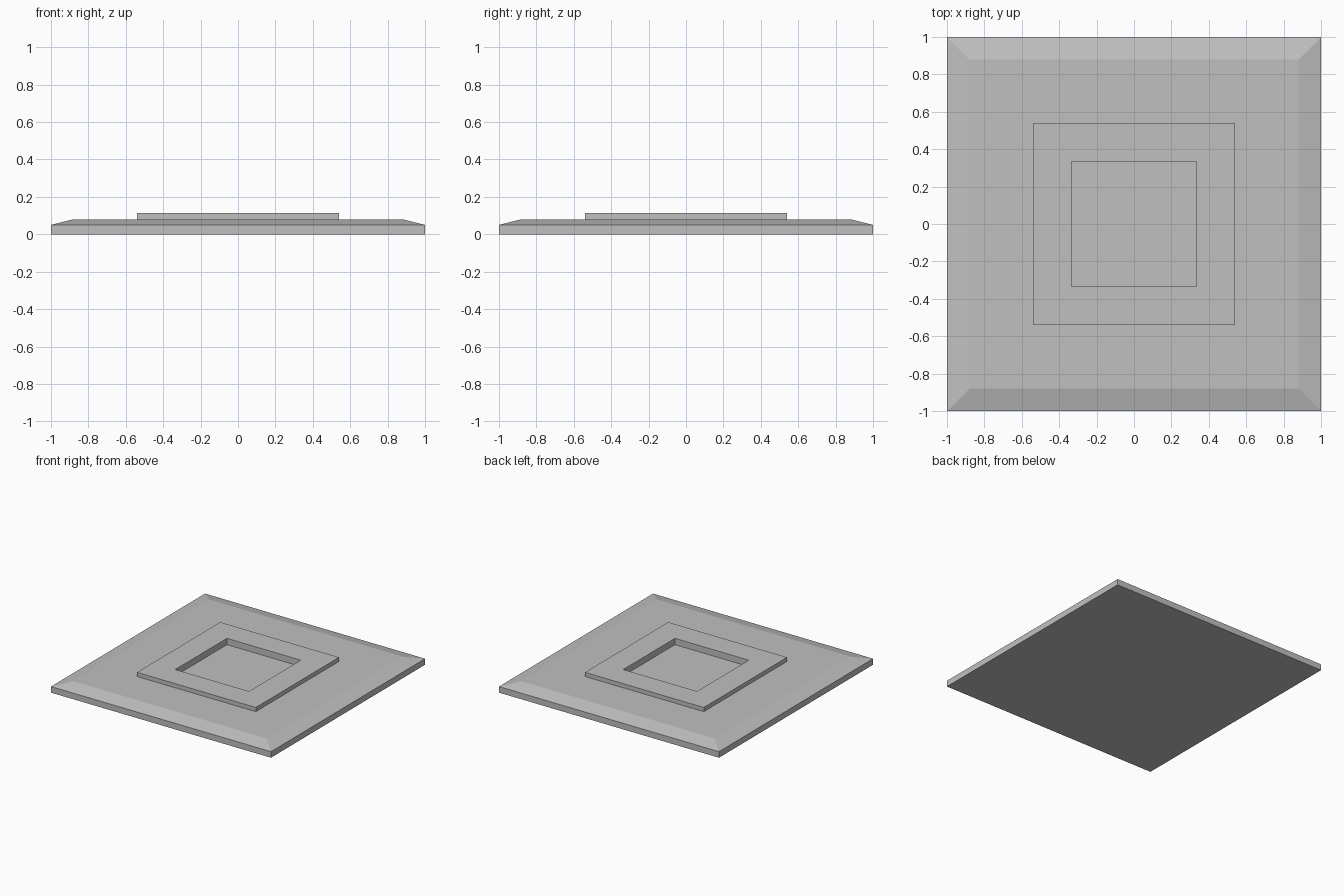
import bpy, bmesh

cube = bpy.data.objects.get("Cube")
if cube:
    bpy.data.objects.remove(cube, do_unlink=True)

# Single grey material
grey = bpy.data.materials.new("plain_grey")
grey.use_nodes = True
colour = (0.53, 0.53, 0.53, 1)
grey.diffuse_color = colour
grey.node_tree.nodes["Principled BSDF"].inputs["Base Color"].default_value = colour


def stepped_plate(name, rings):
    """Join concentric square rings (half width, height), capping both ends."""
    bm = bmesh.new()
    loops = [[bm.verts.new((sx * r, sy * r, z))
              for sx, sy in ((-1, -1), (1, -1), (1, 1), (-1, 1))]
             for r, z in rings]
    bm.faces.new(loops[0][::-1])
    for low, high in zip(loops, loops[1:]):
        for i in range(4):
            j = (i + 1) % 4
            bm.faces.new((low[i], low[j], high[j], high[i]))
    bm.faces.new(loops[-1])
    mesh = bpy.data.meshes.new(name)
    bm.to_mesh(mesh)
    bm.free()
    mesh.materials.append(grey)
    obj = bpy.data.objects.new(name, mesh)
    bpy.context.collection.objects.link(obj)
    return obj


# Slab with sloped border, raised square rim and sunken centre
BASE, SHOULDER, RIM_TOP, FLOOR = 0.05, 0.08, 0.114, 0.062
stepped_plate("base_plate", [
    (1.0, 0), (1.0, BASE),
    (0.88, SHOULDER), (0.54, SHOULDER),
    (0.54, RIM_TOP), (0.335, RIM_TOP),
    (0.335, FLOOR),
])
